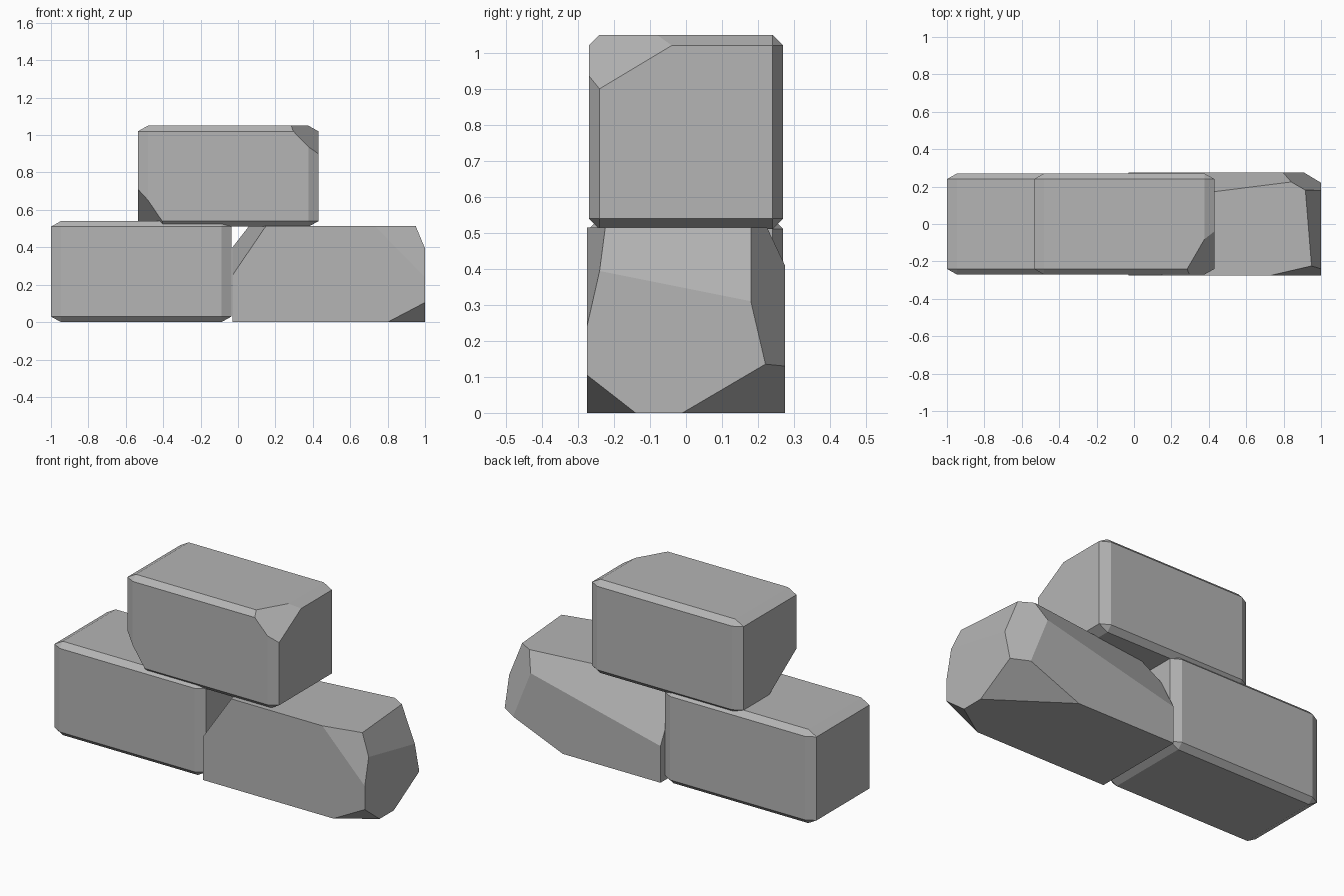
import bpy
import bmesh
from mathutils import Vector

if "Cube" in bpy.data.objects:
    bpy.data.objects.remove(bpy.data.objects["Cube"])

# Stone colour
stone = bpy.data.materials.new("stone_grey")
stone.use_nodes = True
GREY = (0.46, 0.46, 0.46, 1)
stone.diffuse_color = GREY
bsdf = stone.node_tree.nodes["Principled BSDF"]
bsdf.inputs["Base Color"].default_value = GREY
bsdf.inputs["Roughness"].default_value = 0.9


def make_brick(name, low, high, chamfer=0, chips=()):
    """Box between two corners, edges chamfered in proportion to its size,
    then chipped by planes given as (point, outward normal)."""
    low, high = Vector(low), Vector(high)
    bm = bmesh.new()
    bmesh.ops.create_cube(bm, size=1)
    if chamfer:
        bmesh.ops.bevel(bm, geom=bm.edges[:], offset=chamfer, segments=1,
                        affect='EDGES')
    bmesh.ops.scale(bm, vec=high - low, verts=bm.verts)
    bmesh.ops.translate(bm, vec=(low + high) / 2, verts=bm.verts)
    for point, normal in chips:
        bmesh.ops.bisect_plane(bm, geom=bm.verts[:] + bm.edges[:] + bm.faces[:],
                               plane_co=point, plane_no=Vector(normal).normalized(),
                               clear_outer=True)
        bmesh.ops.holes_fill(bm, edges=[e for e in bm.edges if e.is_boundary])
    bmesh.ops.recalc_face_normals(bm, faces=bm.faces)
    mesh = bpy.data.meshes.new(name)
    bm.to_mesh(mesh)
    bm.free()
    mesh.materials.append(stone)
    obj = bpy.data.objects.new(name, mesh)
    bpy.context.collection.objects.link(obj)
    return obj


# Lower whole brick
make_brick("lower_brick", (-1, -0.27, 0), (-0.035, 0.27, 0.54), 0.055)

# Upper brick with two chipped corners
make_brick("upper_brick", (-0.535, -0.27, 0.51), (0.43, 0.27, 1.05), 0.055, [
    ((0.43, -0.24, 0.9), (1.03, -0.6, 1)),         # top front corner
    ((-0.535, -0.24, 0.71), (-1.47, -0.69, -1)),   # bottom front corner
])

# Rough broken brick, hewn by several planes
make_brick("broken_brick", (-0.03, -0.275, 0), (1, 0.275, 0.515), 0, [
    ((-0.03, -0.275, 0.25), (-1.47, -0.33, 1)),    # inner top end
    ((0.8, 0.275, 0.41), (-0.24, 1.9, 1)),         # sloping back
    ((1, 0.18, 0.31), (2.45, 0.2, 1)),             # sloping outer end
    ((1, 0.18, 0.31), (2.5, 4.3, 1)),              # back outer corner
    ((0.73, -0.275, 0.515), (1.02, -4.4, 1)),      # front outer corner
    ((1, -0.01, 0), (0.41, 0.587, -1)),            # back underside
    ((0.8, -0.275, 0), (0.525, -0.778, -1)),       # front underside
])
